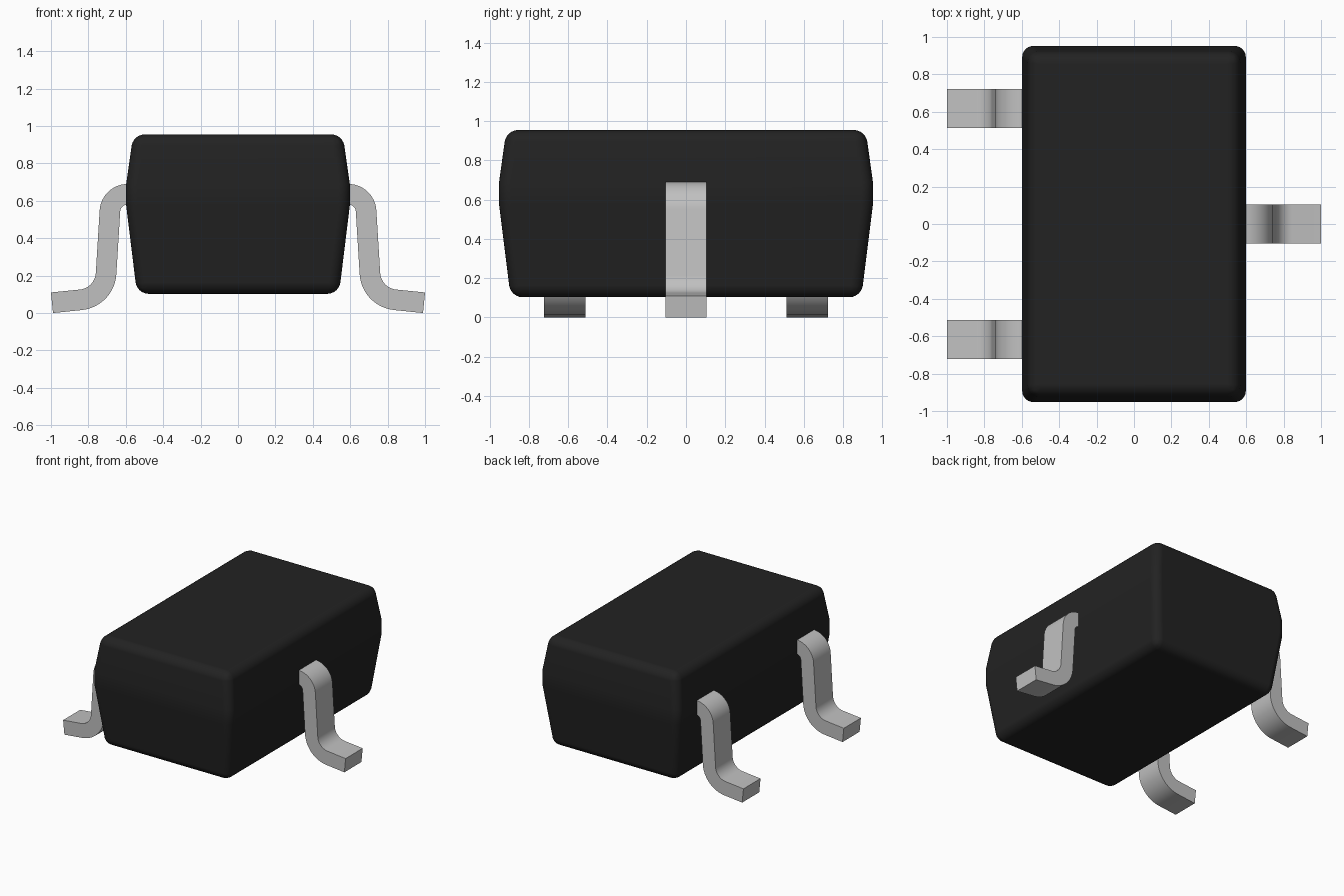
import bpy, bmesh, math

cube = bpy.data.objects.get("Cube")
if cube:
    bpy.data.objects.remove(cube, do_unlink=True)


def material(name, rgb, rough):
    m = bpy.data.materials.new(name)
    m.use_nodes = True
    m.diffuse_color = (*rgb, 1)
    bsdf = m.node_tree.nodes["Principled BSDF"]
    bsdf.inputs["Base Color"].default_value = (*rgb, 1)
    bsdf.inputs["Roughness"].default_value = rough
    return m


def make_object(name, bm, mat, angle):
    bmesh.ops.recalc_face_normals(bm, faces=bm.faces)
    me = bpy.data.meshes.new(name)
    bm.to_mesh(me)
    bm.free()
    me.materials.append(mat)
    ob = bpy.data.objects.new(name, me)
    bpy.context.collection.objects.link(ob)
    bpy.ops.object.select_all(action='DESELECT')
    ob.select_set(True)
    bpy.context.view_layer.objects.active = ob
    bpy.ops.object.shade_smooth_by_angle(angle=math.radians(angle))
    return ob


black = material("black plastic", (0.016, 0.016, 0.016), 0.6)
silver = material("silver metal", (0.53, 0.53, 0.53), 0.4)

# Body: stacked rectangles (half x, half y, z) with drafted sides
RINGS = [(0.54, 0.893, 0.103), (0.598, 0.952, 0.575),
         (0.598, 0.952, 0.69), (0.56, 0.915, 0.955)]
bm = bmesh.new()
rings = [[bm.verts.new((sx * x, sy * y, z))
          for sx, sy in ((-1, -1), (1, -1), (1, 1), (-1, 1))] for x, y, z in RINGS]
bm.faces.new(rings[0])
bm.faces.new(rings[-1])
for a, b in zip(rings, rings[1:]):
    for i in range(4):
        j = (i + 1) % 4
        bm.faces.new((a[i], a[j], b[j], b[i]))

# Round every edge except the parting-line rings
middle = set(rings[1] + rings[2])
round_edges = [e for e in bm.edges
               if not (set(e.verts) <= middle
                       and abs(e.verts[0].co.z - e.verts[1].co.z) < 1e-4)]
bmesh.ops.bevel(bm, geom=round_edges, offset=0.06, offset_type='OFFSET',
                segments=6, profile=0.5, affect='EDGES', clamp_overlap=True)
body = make_object("body", bm, black, 40)
body.modifiers.new("Weighted normals", 'WEIGHTED_NORMAL').keep_sharp = True


# Leads: bent strip profile extruded to a fixed width
def arc(cx, cz, r, a0, a1, n=12):
    return [(cx + r * math.cos(math.radians(a0 + (a1 - a0) * i / n)),
             cz + r * math.sin(math.radians(a0 + (a1 - a0) * i / n)))
            for i in range(n + 1)]


def lead(name, side, y, width=0.21):
    upper, lower = (0.59, 0.54), (0.855, 0.22)
    top_side = ([(0.54, 0.69)] + arc(*upper, 0.15, 90, 3.5)
                + arc(*lower, 0.095, 183.5, 264) + [(1.0, 0.11)])
    under_side = ([(0.54, 0.58)] + arc(*upper, 0.04, 90, 3.5)
                  + arc(*lower, 0.205, 183.5, 264) + [(0.989, 0.0)])
    bm = bmesh.new()
    rows = [[bm.verts.new((side * x, y + dy, z))
             for (x, z), dy in ((t, -width / 2), (t, width / 2),
                                (u, width / 2), (u, -width / 2))]
            for t, u in zip(top_side, under_side)]
    bm.faces.new(rows[0])
    bm.faces.new(rows[-1])
    for a, b in zip(rows, rows[1:]):
        for i in range(4):
            j = (i + 1) % 4
            bm.faces.new((a[i], a[j], b[j], b[i]))
    return make_object(name, bm, silver, 30)


lead("left_lead", 1, 0.0)
lead("right_front_lead", -1, -0.617)
lead("right_back_lead", -1, 0.617)
